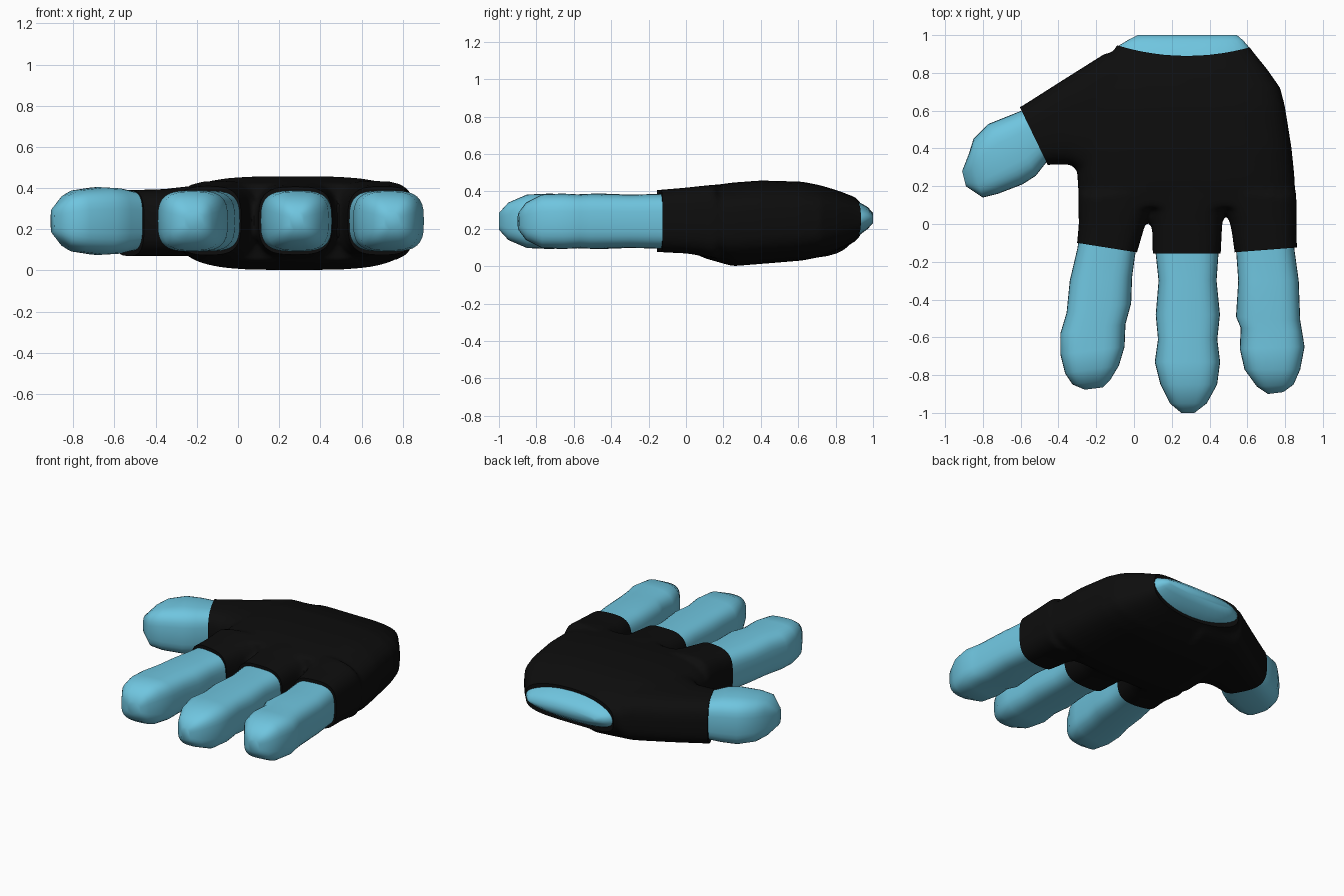
import bpy, bmesh, math
from mathutils import Vector

if "Cube" in bpy.data.objects:
    bpy.data.objects.remove(bpy.data.objects["Cube"])


def material(name, rgb):
    m = bpy.data.materials.new(name)
    m.diffuse_color = (*rgb, 1)
    m.use_nodes = True
    m.node_tree.nodes["Principled BSDF"].inputs["Base Color"].default_value = m.diffuse_color
    return m


SKIN = material("blue_skin", (0.16, 0.56, 0.74))
BLACK = material("black_fabric", (0.004, 0.004, 0.004))


def loft(bm, sections, power=3.2, n=32):
    """Skin superellipse rings; section = plan points (x1,y1) (x2,y2), z low, z high."""
    rings = []
    for x1, y1, x2, y2, z0, z1 in sections:
        mid = Vector(((x1 + x2) / 2, (y1 + y2) / 2, (z0 + z1) / 2))
        side = Vector(((x2 - x1) / 2, (y2 - y1) / 2, 0))
        ring = []
        for i in range(n):
            a = 2 * math.pi * i / n
            c, s = math.cos(a), math.sin(a)
            c = math.copysign(abs(c) ** (2 / power), c)
            s = math.copysign(abs(s) ** (2 / power), s)
            ring.append(bm.verts.new(mid + side * c + Vector((0, 0, (z1 - z0) / 2 * s))))
        rings.append(ring)
    for a, b in zip(rings, rings[1:]):
        for i in range(n):
            j = (i + 1) % n
            bm.faces.new((a[i], a[j], b[j], b[i]))
    bm.faces.new(rings[0][::-1])
    bm.faces.new(rings[-1])


def make(name, bm, mat):
    bmesh.ops.recalc_face_normals(bm, faces=bm.faces)
    me = bpy.data.meshes.new(name)
    bm.to_mesh(me)
    bm.free()
    ob = bpy.data.objects.new(name, me)
    bpy.context.collection.objects.link(ob)
    if mat:
        me.materials.append(mat)
    return ob


def smooth(ob, angle):
    bpy.ops.object.select_all(action='DESELECT')
    ob.select_set(True)
    bpy.context.view_layer.objects.active = ob
    bpy.ops.object.shade_smooth_by_angle(angle=math.radians(angle))


def digit(name, plan, heights):
    bm = bmesh.new()
    loft(bm, [(*p, 0.24 - h, 0.24 + h) for p, h in zip(plan, heights)])
    smooth(make(name, bm, SKIN), 70)


# Bare fingers: knuckle bulges and rounded tips
H = [.145, .146, .142, .148, .143, .148, .143, .10, .045]
digit("first_finger", [
    (-.28, 0, .03, -.03), (-.30, -.13, .005, -.17), (-.34, -.30, -.01, -.28),
    (-.357, -.47, -.015, -.42), (-.39, -.58, -.045, -.53), (-.39, -.69, -.05, -.65),
    (-.365, -.79, -.08, -.75), (-.325, -.85, -.125, -.825), (-.26, -.877, -.165, -.865)], H)
digit("middle_finger", [
    (.12, 0, .45, 0), (.115, -.16, .447, -.16), (.13, -.30, .437, -.30),
    (.115, -.48, .455, -.48), (.127, -.61, .441, -.61), (.11, -.73, .456, -.73),
    (.14, -.85, .44, -.85), (.19, -.95, .385, -.95), (.25, -1, .32, -1)], H)
digit("last_finger", [
    (.53, 0, .845, 0), (.542, -.16, .85, -.14), (.552, -.30, .872, -.30),
    (.54, -.49, .88, -.51), (.565, -.55, .89, -.57), (.56, -.66, .903, -.65),
    (.585, -.77, .88, -.77), (.65, -.86, .845, -.85), (.71, -.90, .79, -.89)], H)
digit("thumb", [
    (-.46, .62, -.36, .39), (-.595, .60, -.465, .325), (-.67, .57, -.52, .255),
    (-.77, .53, -.59, .21), (-.85, .45, -.72, .16), (-.875, .37, -.80, .14),
    (-.91, .28, -.89, .20)], [.14, .145, .16, .165, .15, .125, .06])

# Wrist stump
bm = bmesh.new()
loft(bm, [(-.12, .78, .66, .78, .12, .38), (-.085, .89, .62, .89, .145, .355),
          (-.08, .945, .61, .935, .175, .335), (-.03, .975, .58, .97, .20, .315),
          (.02, 1, .545, 1, .23, .285)], 2.6)
smooth(make("wrist", bm, SKIN), 70)

# Glove: palm, finger sleeves and thumb sleeve fused into one skin
bm = bmesh.new()
loft(bm, [(-.29, .09, .857, .09, .045, .425), (-.30, .25, .85, .25, .0, .447),
          (-.30, .4, .835, .4, .012, .458), (-.30, .62, .80, .62, .03, .452),
          (-.30, .72, .775, .72, .05, .432), (-.22, .82, .705, .82, .09, .402),
          (-.12, .90, .64, .90, .13, .37), (-.07, .98, .58, .98, .165, .345)], 3.4)
for l, r in (((-.295, -.292, -.315), (.10, .06, -.01)),
             ((.085, .097, .10), (.485, .467, .455)),
             ((.475, .512, .545), (.86, .86, .865))):
    loft(bm, [(l[0], .16, r[0], .16, .04, .437), (l[0], .09, r[0], .09, .055, .43),
              (l[1], 0, r[1], 0, .068, .42), (l[2], -.24, r[2], -.24, .08, .40)])
loft(bm, [(.15, .90, .05, .22, .04, .43), (-.15, .905, -.22, .24, .07, .415),
          (-.38, .76, -.34, .315, .07, .395), (-.60, .62, -.455, .315, .07, .39),
          (-.69, .585, -.535, .27, .07, .39)])
glove = make("fingerless_glove", bm, BLACK)
m = glove.modifiers.new("fuse", 'REMESH')
m.mode = 'VOXEL'
m.voxel_size = 0.018
m = glove.modifiers.new("relax", 'SMOOTH')
m.iterations = 5

# Cutters trim the sleeves to crisp cuffs
cutters = []


def cut(ob):
    ob.hide_render = True
    m = glove.modifiers.new("trim", 'BOOLEAN')
    m.operation, m.solver, m.object = 'DIFFERENCE', 'EXACT', ob
    cutters.append(ob)


for x1, y1, x2, y2 in ((-.30, -.10, .015, -.15), (.10, -.155, .455, -.155),
                       (.53, -.15, .855, -.125), (-.60, .61, -.46, .32)):
    d = Vector((x2 - x1, y2 - y1, 0)).normalized()
    out = Vector((d.y, -d.x, 0))
    a, b = Vector((x1, y1, 0)) - d * .05, Vector((x2, y2, 0)) + d * .05
    bm = bmesh.new()
    base = [bm.verts.new(p) for p in (a, b, b + out * .3, a + out * .3)]
    f = bm.faces.new(base)
    top = bmesh.ops.extrude_face_region(bm, geom=[f])["geom"]
    bmesh.ops.translate(bm, vec=(0, 0, .7),
                        verts=[v for v in top if isinstance(v, bmesh.types.BMVert)])
    bmesh.ops.translate(bm, vec=(0, 0, -.1), verts=bm.verts)
    cut(make("cuff_cutter", bm, None))
bpy.ops.mesh.primitive_cylinder_add(vertices=128, radius=1.25, depth=2, location=(.28, 2.14, .24))
cut(bpy.context.object)

# Bake the glove and drop the cutters
bpy.context.view_layer.update()
baked = bpy.data.meshes.new_from_object(glove.evaluated_get(bpy.context.evaluated_depsgraph_get()))
glove.modifiers.clear()
glove.data = baked
baked.materials.clear()
baked.materials.append(BLACK)
for p in baked.polygons:
    p.material_index = 0
for c in cutters:
    bpy.data.objects.remove(c)
smooth(glove, 45)
